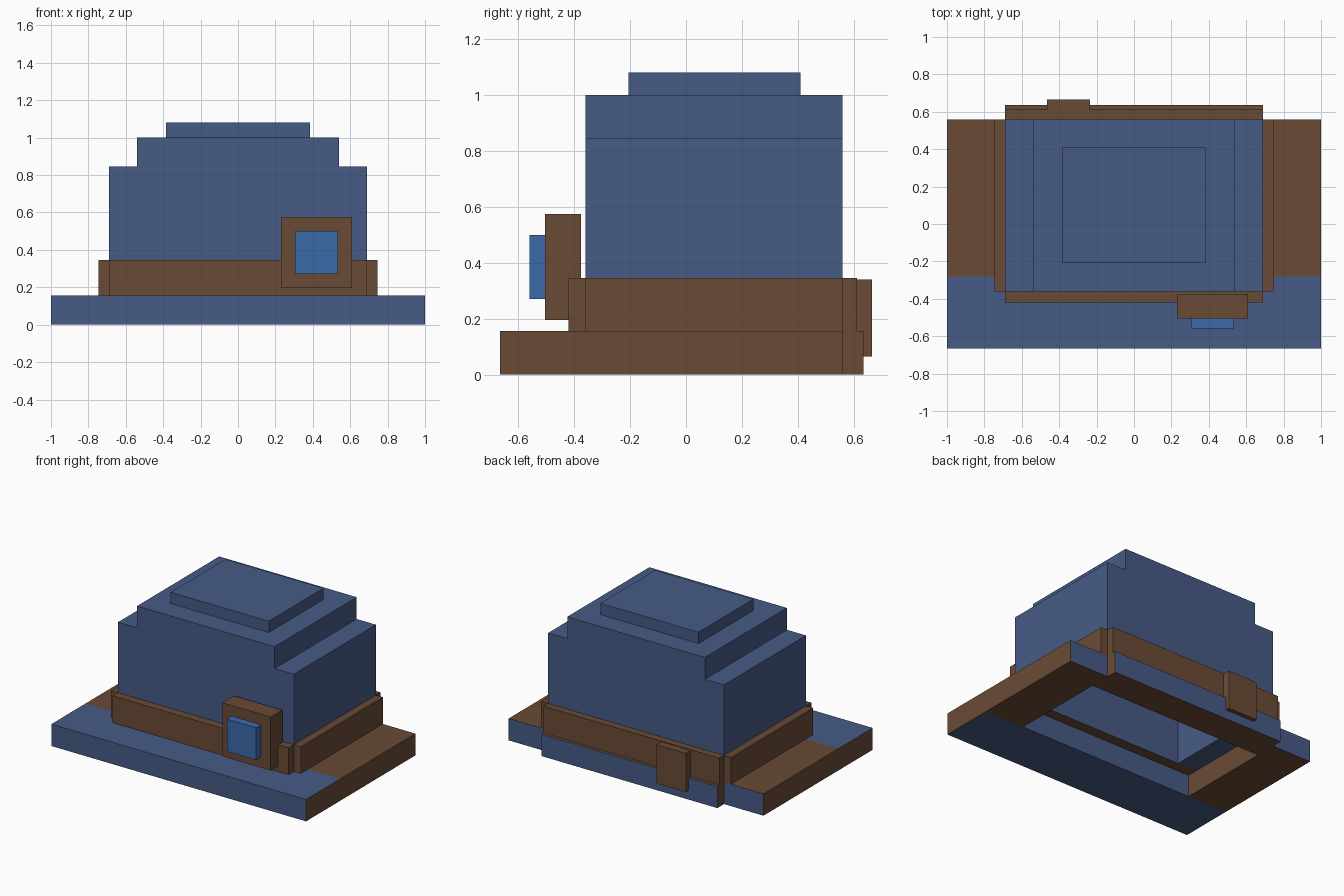
import bpy, bmesh

if "Cube" in bpy.data.objects:
    bpy.data.objects.remove(bpy.data.objects["Cube"])


def material(name, rgb):
    m = bpy.data.materials.new(name)
    m.diffuse_color = (*rgb, 1.0)
    m.use_nodes = True
    m.node_tree.nodes["Principled BSDF"].inputs["Base Color"].default_value = m.diffuse_color
    return m


BLUE = material("denim blue", (0.063, 0.105, 0.238))
BROWN = material("leather brown", (0.144, 0.070, 0.036))
BRIGHT = material("bright blue", (0.045, 0.144, 0.392))


def box(name, x, y, z, base, other=None, rule=None):
    """Box from (min, max) ranges; faces whose normal meets the rule get the other colour."""
    bm = bmesh.new()
    bmesh.ops.create_cube(bm, size=1.0)
    for v in bm.verts:
        for i, (lo, hi) in enumerate((x, y, z)):
            v.co[i] = hi if v.co[i] > 0 else lo
    bm.normal_update()
    mesh = bpy.data.meshes.new(name)
    mesh.materials.append(base)
    if other:
        mesh.materials.append(other)
        for f in bm.faces:
            f.material_index = int(rule(f.normal))
    bm.to_mesh(mesh)
    bm.free()
    ob = bpy.data.objects.new(name, mesh)
    bpy.context.collection.objects.link(ob)
    return ob


def faces_x(n):
    return abs(n.x) > 0.5


def faces_y(n):
    return abs(n.y) > 0.5


def faces_down(n):
    return n.z < -0.5


BRIM = (0, 0.155)
WALL = (0.155, 0.845)
BAND = (0.155, 0.345)

# Brim: front slab, back slab and two side slabs around an open middle
box("brim_front", (-1, 1), (-0.665, -0.28), BRIM, BLUE, BROWN, faces_x)
box("brim_back", (-0.69, 0.69), (0.41, 0.635), BRIM, BROWN, BLUE, faces_y)

# Front and back crown walls
box("crown_front", (-0.69, 0.69), (-0.36, -0.205), WALL, BLUE, BROWN, faces_down)
box("crown_back", (-0.69, 0.69), (0.41, 0.56), WALL, BLUE, BROWN, faces_down)

# Mirrored side parts
for side, s in (("left", -1), ("right", 1)):
    def span(a, b):
        return tuple(sorted((s * a, s * b)))
    box("brim_" + side, span(0.69, 1), (-0.28, 0.56), BRIM, BROWN, BLUE, faces_y)
    box("crown_" + side, span(0.54, 0.69), (-0.205, 0.41), WALL, BLUE)
    box("band_" + side, span(0.69, 0.745), (-0.36, 0.56), BAND, BROWN)

# Stepped crown top
box("crown_roof", (-0.54, 0.54), (-0.36, 0.56), (0.845, 1.0), BLUE)
box("crown_cap", (-0.385, 0.385), (-0.205, 0.41), (1.0, 1.08), BLUE)

# Hat band front and back, with a tag behind
box("band_front", (-0.69, 0.69), (-0.42, -0.36), BAND, BROWN)
box("band_back", (-0.69, 0.69), (0.56, 0.612), BAND, BROWN)
box("band_tag", (-0.465, -0.235), (0.612, 0.665), (0.065, 0.34), BROWN)

# Buckle and its gem
box("buckle", (0.23, 0.61), (-0.505, -0.375), (0.195, 0.575), BROWN)
box("buckle_gem", (0.305, 0.535), (-0.56, -0.505), (0.27, 0.5), BRIGHT)
